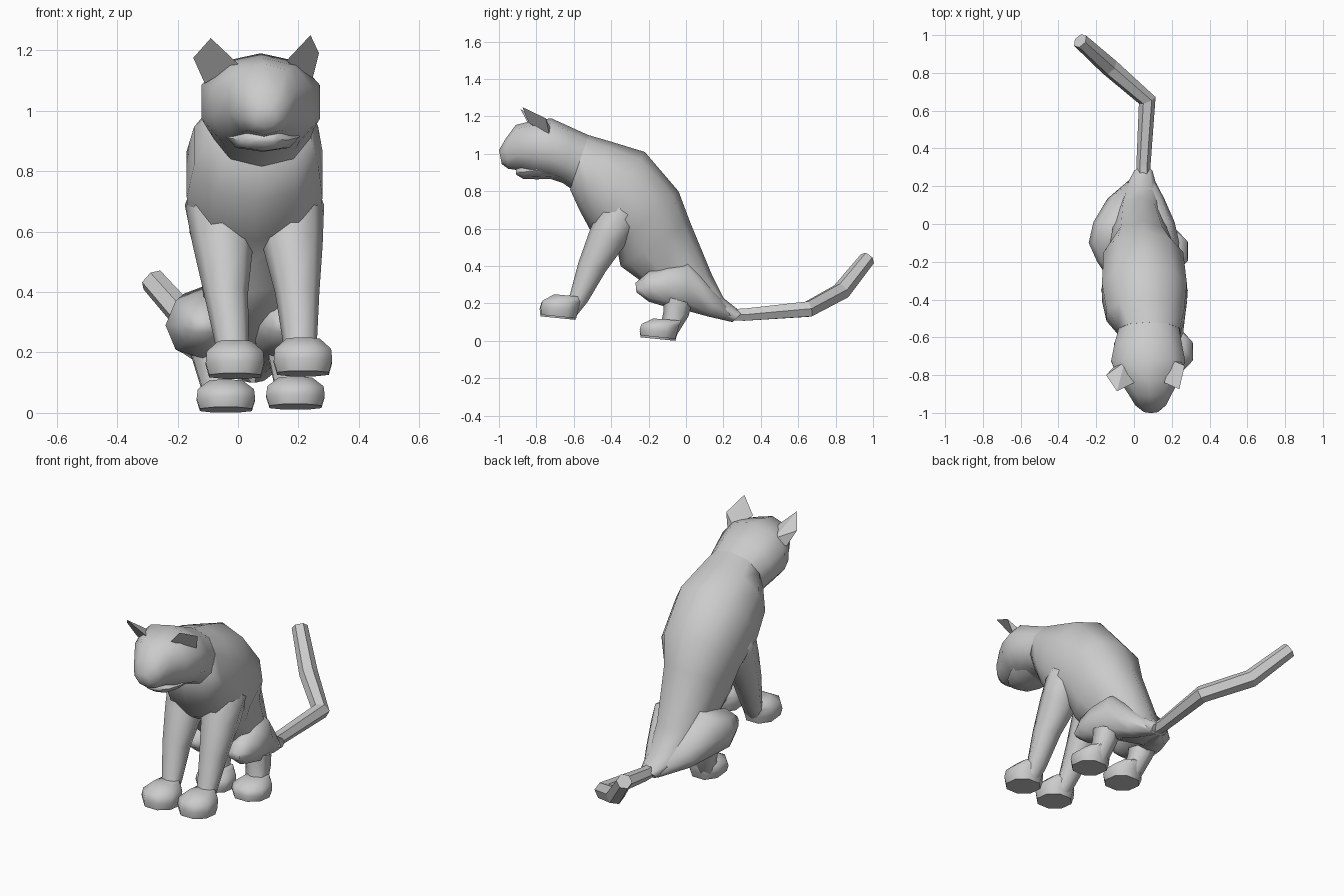
import bpy, bmesh, math
from mathutils import Vector


def finish(name, bm, angle):
    bmesh.ops.recalc_face_normals(bm, faces=bm.faces)
    me = bpy.data.meshes.new(name)
    bm.to_mesh(me)
    bm.free()
    me.shade_smooth()
    me.set_sharp_from_angle(angle=math.radians(angle))
    ob = bpy.data.objects.new(name, me)
    bpy.context.collection.objects.link(ob)
    return ob


def loft(name, rings, n=8, turn=0.0, power=0.9, angle=62):
    """Ring = (centre x, y and z of one edge, y and z of opposite edge, half width)."""
    bm = bmesh.new()
    loops = []
    for cx, y1, z1, y2, z2, hw in rings:
        a, b = Vector((cx, y1, z1)), Vector((cx, y2, z2))
        mid, half = (a + b) / 2, (a - b) / 2
        loop = []
        for i in range(n):
            t = 2 * math.pi * (i + turn) / n
            s, c = math.sin(t), math.cos(t)
            u = math.copysign(abs(c) ** power, c) if abs(c) > 1e-6 else 0
            v = math.copysign(abs(s) ** power, s) if abs(s) > 1e-6 else 0
            loop.append(bm.verts.new(mid + half * u + Vector((hw * v, 0, 0))))
        loops.append(loop)
    for p, q in zip(loops, loops[1:]):
        for i in range(n):
            j = (i + 1) % n
            bm.faces.new((p[i], p[j], q[j], q[i]))
    bm.faces.new(loops[0])
    bm.faces.new(loops[-1])
    return finish(name, bm, angle)


# Torso, from neck down to rump
loft("body", [
    (0.08, -0.52, 1.10, -0.62, 0.81, 0.17),
    (0.06, -0.40, 1.065, -0.57, 0.70, 0.215),
    (0.055, -0.22, 1.01, -0.50, 0.57, 0.235),
    (0.05, -0.04, 0.80, -0.37, 0.50, 0.22),
    (0.04, 0.02, 0.64, -0.35, 0.40, 0.175),
    (0.025, 0.14, 0.35, -0.20, 0.29, 0.135),
    (0.03, 0.20, 0.23, 0.02, 0.16, 0.11),
    (0.05, 0.30, 0.15, 0.25, 0.10, 0.05)], n=10)

# Head, from neck to nose
loft("head", [
    (0.08, -0.51, 1.095, -0.61, 0.81, 0.165),
    (0.075, -0.61, 1.14, -0.66, 0.845, 0.185),
    (0.075, -0.72, 1.19, -0.73, 0.868, 0.205),
    (0.08, -0.83, 1.175, -0.81, 0.885, 0.17),
    (0.085, -0.91, 1.155, -0.88, 0.91, 0.12),
    (0.088, -0.965, 1.08, -0.95, 0.92, 0.085),
    (0.09, -1.0, 1.02, -0.985, 0.945, 0.04)], n=10)

# Chin under the muzzle
loft("chin", [
    (0.08, -0.68, 0.98, -0.70, 0.866, 0.13),
    (0.082, -0.80, 0.96, -0.80, 0.864, 0.12),
    (0.085, -0.87, 0.94, -0.87, 0.866, 0.08),
    (0.088, -0.91, 0.92, -0.91, 0.89, 0.04)], n=8)


# Ears: folded panels with a point at the back
def ear(name, inner, outer, side, tip, back):
    bm = bmesh.new()
    i, o, s, t, b = [bm.verts.new(p) for p in (inner, outer, side, tip, back)]
    for f in ((i, o, s, t), (i, t, b), (t, s, b), (s, o, b), (o, i, b)):
        bm.faces.new(f)
    finish(name, bm, 25)


ear("left_ear", (0.0, -0.84, 1.155), (-0.11, -0.76, 1.09), (-0.148, -0.80, 1.175),
    (-0.09, -0.885, 1.24), (-0.05, -0.73, 1.13))
ear("right_ear", (0.16, -0.84, 1.165), (0.245, -0.73, 1.10), (0.268, -0.75, 1.19),
    (0.24, -0.875, 1.25), (0.20, -0.72, 1.13))


# Paws: flat sole, upright sides, sloping top
def paw(name, x, y, z, k):
    loft(name, [
        (x, y - 0.10, z + 0.02, y + 0.10, z, 0.092),
        (x, y - 0.105, z + 0.02 + 0.04 * k, y + 0.11, z + 0.04 * k, 0.104),
        (x, y - 0.095, z + 0.095 * k, y + 0.12, z + 0.085 * k, 0.10),
        (x, y - 0.03, z + 0.13 * k, y + 0.13, z + 0.115 * k, 0.06)],
        n=8, turn=0.5, power=0.9, angle=50)


paw("front_paw_right", 0.215, -0.68, 0.12, 1.0)
paw("front_paw_left", -0.01, -0.685, 0.112, 1.0)
paw("hind_paw_right", 0.19, -0.15, 0.01, 0.85)
paw("hind_paw_left", -0.04, -0.15, 0.0, 0.85)

# Front legs: the same profile on different x lines, merging into the shoulders
for side, xs in (("right", (0.21, 0.205, 0.196, 0.18, 0.165, 0.15)),
                 ("left", (-0.01, -0.02, -0.04, -0.05, -0.056, -0.04))):
    prof = [(-0.65, 0.17, -0.585, 0.135, 0.05), (-0.62, 0.25, -0.525, 0.21, 0.056),
            (-0.575, 0.42, -0.43, 0.37, 0.073), (-0.515, 0.59, -0.32, 0.52, 0.10),
            (-0.46, 0.72, -0.24, 0.655, 0.12), (-0.42, 0.82, -0.32, 0.74, 0.10)]
    loft("front_leg_" + side, [(x, *p) for x, p in zip(xs, prof)])

# Thighs: knee to rump
for side, xs, ws in (("left", (-0.11, -0.115, -0.115, -0.085, -0.03, 0.04),
                      (0.04, 0.08, 0.125, 0.13, 0.11, 0.045)),
                     ("right", (0.16, 0.155, 0.14, 0.12, 0.085, 0.06),
                      (0.04, 0.075, 0.10, 0.095, 0.075, 0.04))):
    prof = [(-0.27, 0.31, -0.265, 0.26), (-0.20, 0.37, -0.20, 0.21),
            (-0.10, 0.40, -0.10, 0.18), (0.01, 0.43, 0.01, 0.16),
            (0.15, 0.27, 0.12, 0.13), (0.25, 0.16, 0.25, 0.10)]
    loft("thigh_" + side, [(x, *p, w) for x, p, w in zip(xs, prof, ws)])

# Lower hind legs
for side, xs in (("right", (0.155, 0.165, 0.18)), ("left", (-0.10, -0.085, -0.06))):
    prof = [(-0.12, 0.24, 0.03, 0.20, 0.07), (-0.12, 0.16, 0.015, 0.135, 0.063),
            (-0.14, 0.06, -0.05, 0.03, 0.055)]
    loft("hind_leg_" + side, [(x, *p) for x, p in zip(xs, prof)], n=6)

# Tail: bent tube
cu = bpy.data.curves.new("tail", "CURVE")
cu.dimensions = "3D"
cu.bevel_depth = 0.05
cu.bevel_resolution = 1
cu.use_fill_caps = True
sp = cu.splines.new("POLY")
path = [(0.05, 0.22, 0.14, 0.7), (0.05, 0.31, 0.14, 0.75), (0.07, 0.655, 0.17, 0.95),
        (-0.13, 0.83, 0.265, 1.0), (-0.285, 0.97, 0.44, 0.85)]
sp.points.add(len(path) - 1)
for pt, (x, y, z, r) in zip(sp.points, path):
    pt.co = (x, y, z, 1)
    pt.radius = r
sp.use_smooth = False
bpy.context.collection.objects.link(bpy.data.objects.new("tail", cu))
